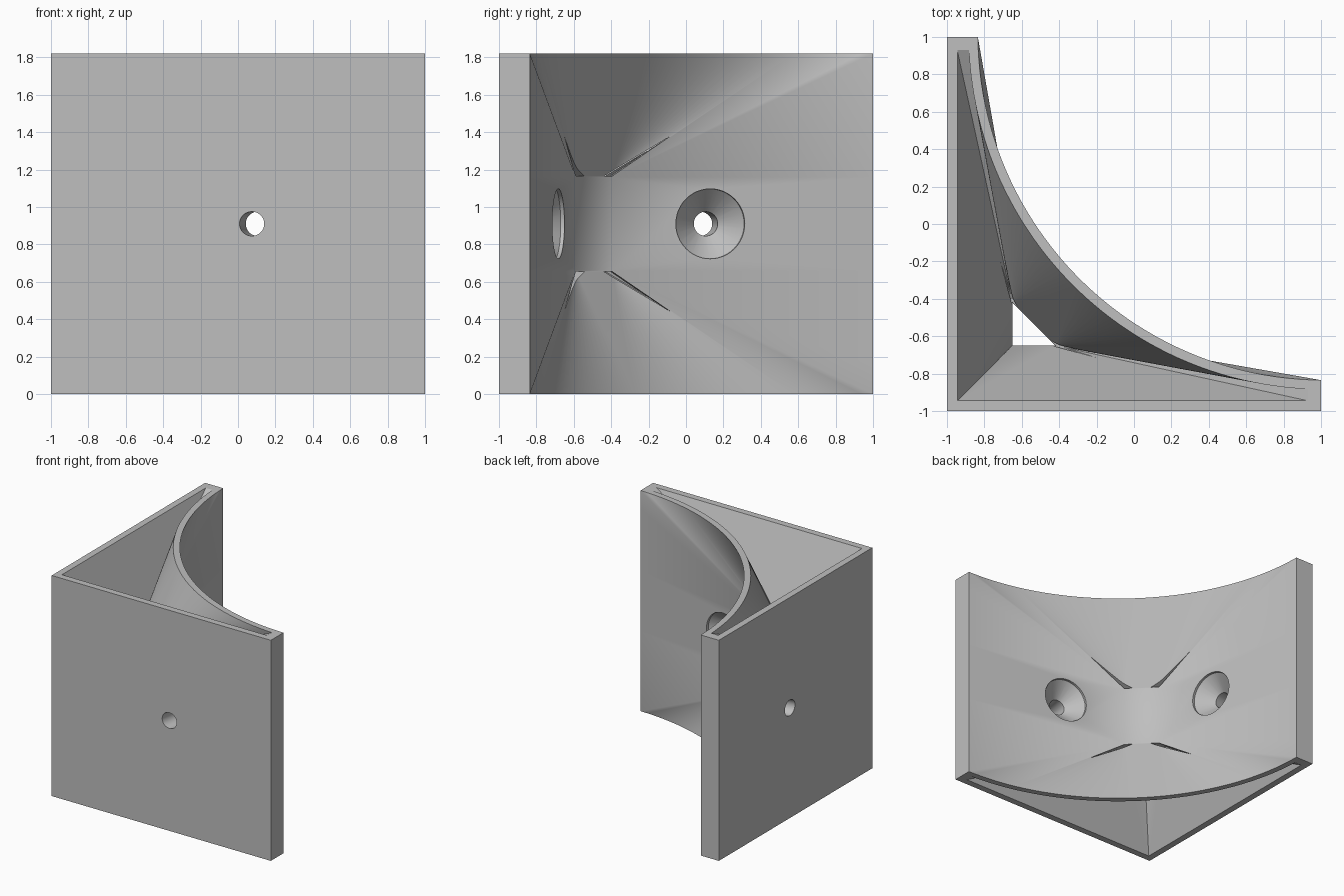
import bpy, bmesh, math
from mathutils import Vector

cube = bpy.data.objects.get("Cube")
if cube:
    bpy.data.objects.remove(cube, do_unlink=True)

HEIGHT = 1.82
LOW, HIGH = 0.66, 1.16      # band of full-depth material around the screws
CENTRE, RADIUS = 1.02, 1.855
STEPS = 48
TILT = math.radians(10)

grey = bpy.data.materials.new("plain grey")
grey.use_nodes = True
colour = (0.52, 0.52, 0.52, 1)
grey.diffuse_color = colour
grey.node_tree.nodes["Principled BSDF"].inputs["Base Color"].default_value = colour


def loft(name, rings):
    """Closed solid through rings that all have the same number of points."""
    bm = bmesh.new()
    rows = [[bm.verts.new(p) for p in ring] for ring in rings]
    n = len(rows[0])
    for a, b in zip(rows, rows[1:]):
        for i in range(n):
            j = (i + 1) % n
            bm.faces.new((a[i], a[j], b[j], b[i]))
    bm.faces.new(rows[0])
    bm.faces.new(rows[-1])
    bmesh.ops.remove_doubles(bm, verts=bm.verts, dist=1e-5)
    bmesh.ops.triangulate(bm, faces=[f for f in bm.faces if len(f.verts) > 3])
    bmesh.ops.recalc_face_normals(bm, faces=bm.faces)
    mesh = bpy.data.meshes.new(name)
    bm.to_mesh(mesh)
    bm.free()
    mesh.materials.append(grey)
    obj = bpy.data.objects.new(name, mesh)
    bpy.context.collection.objects.link(obj)
    return obj


def at(points, z):
    return [(x, y, z) for x, y in points]


def swap(p):
    """Mirror a point across the diagonal of the corner."""
    return Vector((p[1], p[0], p[2]))


def arc(radius, x_end):
    start = -math.acos((x_end - CENTRE) / radius)
    end = -1.5 * math.pi - start
    angles = [start + (end - start) * i / (STEPS - 1) for i in range(STEPS)]
    return [(CENTRE + radius * math.cos(a), CENTRE + radius * math.sin(a)) for a in angles]


def waisted(name, outer, inner):
    """Outer section at both ends, inner section through the middle band."""
    return loft(name, [at(outer, -0.1), at(outer, 0), at(inner, LOW), at(inner, HIGH),
                       at(outer, HEIGHT), at(outer, HEIGHT + 0.1)])


# Solid block the bracket is cut from
square = [(-1, -1), (1, -1), (1, 1), (-1, 1)]
bracket = loft("corner_bracket", [at(square, 0), at(square, HEIGHT)])
cutters = []

# Concave back: arc at the ends, narrow chamfered corner in the middle
half = STEPS // 2
curve = arc(RADIUS, 1)
first, last = curve[0], curve[-1]
side_a, side_b = (1.2, first[1]), (last[0], 1.2)
outer = [(1.2, 1.2), side_a, first] + curve + [last, side_b]
inner = ([(1.2, 1.2), side_a, first] + [(-0.395, -0.59)] * half
         + [(-0.59, -0.395)] * half + [last, side_b])
cutters.append(waisted("back_cutter", outer, inner))

# Hollow pocket tapering to a triangular tunnel
outer = [(-0.945, -0.945), (0.93, -0.945)] + arc(RADIUS + 0.05, 0.93) + [(-0.945, 0.93)]
inner = ([(-0.65, -0.65)] + [(-0.42, -0.65)] * (half + 1)
         + [(-0.65, -0.42)] * (half + 1))
cutters.append(waisted("pocket_cutter", outer, inner))

# Countersunk screw holes, square to the sloping back faces
profile = [(0.1, 0.187), (-0.02, 0.187), (-0.14, 0.065), (-0.6, 0.065)]
origin = Vector((0.13, -0.6825, HEIGHT / 2))
normal = Vector((math.sin(TILT), math.cos(TILT), 0))
for o, axis in ((origin, normal), (swap(origin), swap(normal))):
    up = Vector((0, 0, 1))
    across = axis.cross(up)
    rings = []
    for depth, r in profile:
        turns = [math.tau * i / 48 for i in range(48)]
        rings.append([o + axis * depth + across * r * math.cos(t) + up * r * math.sin(t)
                      for t in turns])
    cutters.append(loft("screw_cutter", rings))

# Narrow slits between the back and the pocket
slit = [Vector(p) for p in ((-0.545, -0.44, 1.165), (-0.59, -0.395, 1.165), (-0.643, -0.08, 1.38))]
push = Vector((-1, -0.1, 0))
for flip_z in (False, True):
    for flip_xy in (False, True):
        rings = []
        for distance in (-0.03, 0.09):
            ring = [p + push * distance for p in slit]
            if flip_z:
                ring = [Vector((p.x, p.y, HEIGHT - p.z)) for p in ring]
            if flip_xy:
                ring = [swap(p) for p in ring]
            rings.append(ring)
        cutters.append(loft("slit_cutter", rings))

# Cut the bracket and drop the cutters
for cutter in cutters:
    cutter.hide_render = True
    mod = bracket.modifiers.new("cut", 'BOOLEAN')
    mod.operation = 'DIFFERENCE'
    mod.solver = 'EXACT'
    mod.object = cutter
bpy.context.view_layer.update()
depsgraph = bpy.context.evaluated_depsgraph_get()
result = bpy.data.meshes.new_from_object(bracket.evaluated_get(depsgraph))
bracket.modifiers.clear()
bracket.data = result
result.materials.clear()
result.materials.append(grey)
for face in result.polygons:
    face.material_index = 0
for cutter in cutters:
    bpy.data.objects.remove(cutter, do_unlink=True)

# Smooth curves, sharp edges
bpy.ops.object.select_all(action='DESELECT')
bracket.select_set(True)
bpy.context.view_layer.objects.active = bracket
bpy.ops.object.shade_smooth_by_angle(angle=math.radians(25))
